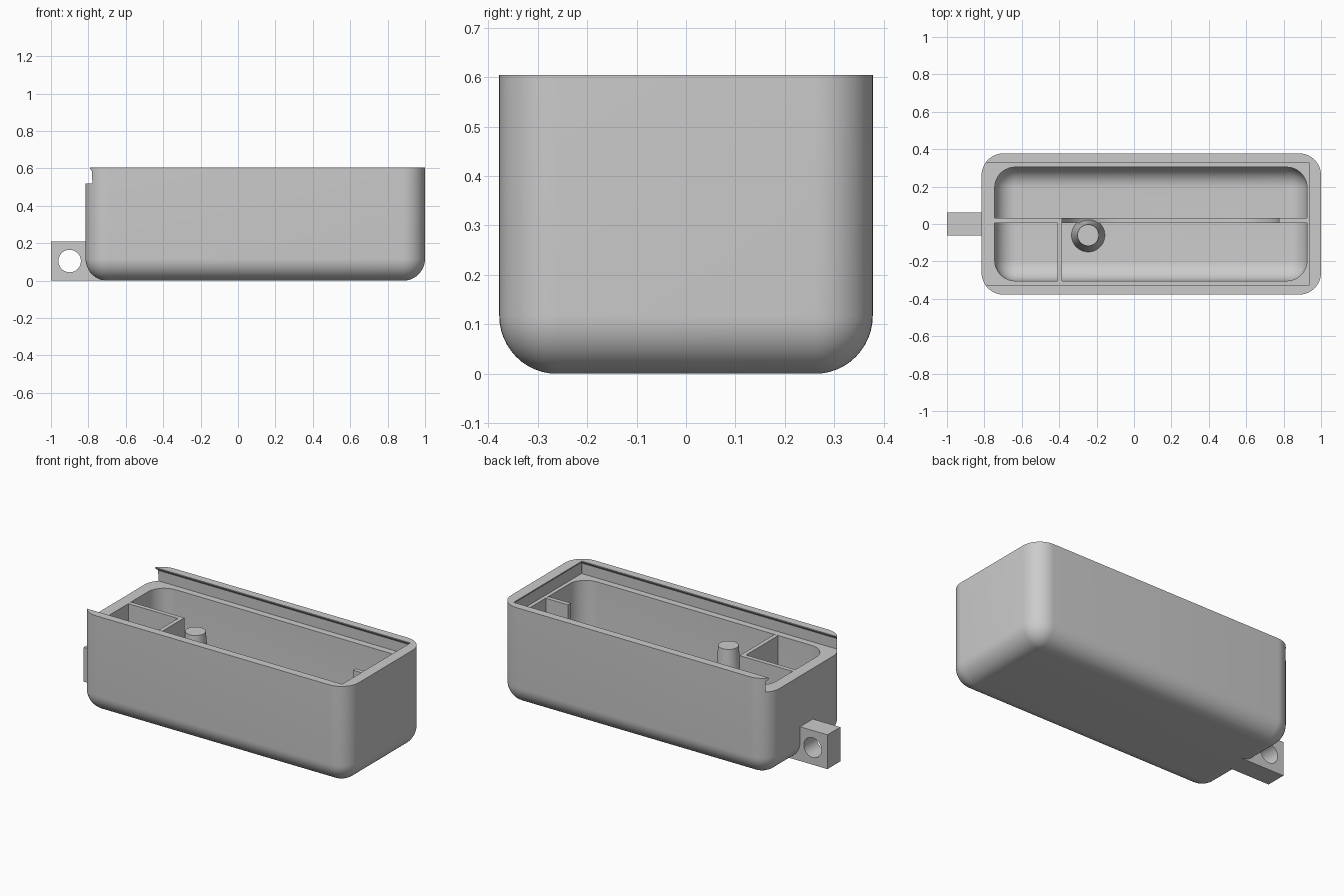
import bpy, bmesh
from math import sin, cos, pi, radians
from mathutils import Matrix

default = bpy.data.objects.get("Cube")
if default:
    bpy.data.objects.remove(default)

grey = bpy.data.materials.new("plain_grey")
grey.use_nodes = True
grey.diffuse_color = (0.6, 0.6, 0.6, 1)
grey.node_tree.nodes["Principled BSDF"].inputs["Base Color"].default_value = (0.6, 0.6, 0.6, 1)


def finish(name, bm):
    bmesh.ops.recalc_face_normals(bm, faces=bm.faces)
    mesh = bpy.data.meshes.new(name)
    bm.to_mesh(mesh)
    bm.free()
    mesh.materials.append(grey)
    obj = bpy.data.objects.new(name, mesh)
    bpy.context.collection.objects.link(obj)
    return obj


def ring(x0, x1, y, r, z, seg=12):
    """Rounded rectangle loop, symmetric in y."""
    corners = [(x1 - r, y - r), (x0 + r, y - r), (x0 + r, r - y), (x1 - r, r - y)]
    return [(cx + r * cos((q + i / seg) * pi / 2), cy + r * sin((q + i / seg) * pi / 2), z)
            for q, (cx, cy) in enumerate(corners) for i in range(seg + 1)]


def loft(name, rings):
    bm = bmesh.new()
    loops = [[bm.verts.new(p) for p in points] for points in rings]
    n = len(loops[0])
    for a, b in zip(loops, loops[1:]):
        for i in range(n):
            j = (i + 1) % n
            bm.faces.new((a[i], a[j], b[j], b[i]))
    bm.faces.new(loops[0])
    bm.faces.new(loops[-1])
    return finish(name, bm)


def tub(name, x0, x1, y, r, z0, z1, seg=12):
    """Rounded block with a filleted bottom edge and a flat top."""
    rings = []
    for i in range(seg + 1):
        a = i / seg * pi / 2
        inset = (r - 0.002) * (1 - sin(a))
        rings.append(ring(x0 + inset, x1 - inset, y - inset, r - inset, z0 + r * (1 - cos(a))))
    rings.append(ring(x0, x1, y, r, z1))
    return loft(name, rings)


def block(name, x0, x1, y0, y1, z0, z1):
    bm = bmesh.new()
    bmesh.ops.create_cube(bm, size=1)
    bmesh.ops.scale(bm, vec=(x1 - x0, y1 - y0, z1 - z0), verts=bm.verts)
    bmesh.ops.translate(bm, vec=((x0 + x1) / 2, (y0 + y1) / 2, (z0 + z1) / 2), verts=bm.verts)
    return finish(name, bm)


def cone(name, r1, r2, depth, matrix):
    bm = bmesh.new()
    bmesh.ops.create_cone(bm, cap_ends=True, segments=48, radius1=r1, radius2=r2,
                          depth=depth, matrix=matrix)
    return finish(name, bm)


def combine(target, tool, operation):
    mod = target.modifiers.new(operation, "BOOLEAN")
    mod.operation, mod.solver, mod.object = operation, "EXACT", tool
    bpy.context.view_layer.objects.active = target
    bpy.ops.object.modifier_apply(modifier=mod.name)
    bpy.data.objects.remove(tool)


# Outer shell with the cord lug
case = tub("case_body", -0.815, 1, 0.378, 0.118, 0, 0.605)
lug = block("lug", -1, -0.6, -0.062, 0.062, 0.0005, 0.21)
hole = cone("lug_hole", 0.06, 0.06, 0.4,
            Matrix.Translation((-0.9, 0, 0.105)) @ Matrix.Rotation(pi / 2, 4, "X"))
combine(case, lug, "UNION")
combine(case, hole, "DIFFERENCE")

# Hollow inside and the undercut slot for a sliding lid, open at one end
combine(case, tub("cavity", -0.745, 0.925, 0.304, 0.11, 0.07, 0.56), "DIFFERENCE")
slot = [(0.948, 0.345, 0.52), (0.946, 0.343, 0.585), (0.935, 0.33, 0.6), (0.935, 0.33, 0.64)]
combine(case, loft("slot", [ring(-0.95, x, y, 0.002, z, 1) for x, y, z in slot]), "DIFFERENCE")

# Long divider with a wide round-cornered cut-out
r, low, top, left, right = 0.3, 0.12, 0.519, -0.385, 0.775
steps = [i / 16 * pi / 2 for i in range(17)]
outline = [(-0.76, 0.05), (0.94, 0.05), (0.94, top), (right, top)]
outline += [(right - r + r * cos(a), low + r - r * sin(a)) for a in steps]
outline += [(left + r - r * sin(a), low + r - r * cos(a)) for a in steps]
outline += [(left, top), (-0.76, top)]
bm = bmesh.new()
face = bm.faces.new([bm.verts.new((x, 0.006, z)) for x, z in outline])
extruded = bmesh.ops.extrude_face_region(bm, geom=[face])["geom"]
bmesh.ops.translate(bm, vec=(0, 0.027, 0),
                    verts=[v for v in extruded if isinstance(v, bmesh.types.BMVert)])
if face.is_valid and len(face.edges[0].link_faces) < 2:
    bm.faces.new([v for v in face.verts])
long_divider = finish("long_divider", bm)

# Cross divider closing the small compartment, and the tapered post
cross = block("cross_divider", -0.41, left, -0.32, 0.008, 0.05, top)
post = cone("tapered_post", 0.09, 0.057, 0.45, Matrix.Translation((-0.245, -0.06, 0.285)))

for obj in (case, long_divider, cross, post):
    bpy.ops.object.select_all(action="DESELECT")
    obj.select_set(True)
    bpy.context.view_layer.objects.active = obj
    bpy.ops.object.shade_smooth_by_angle(angle=radians(30))
